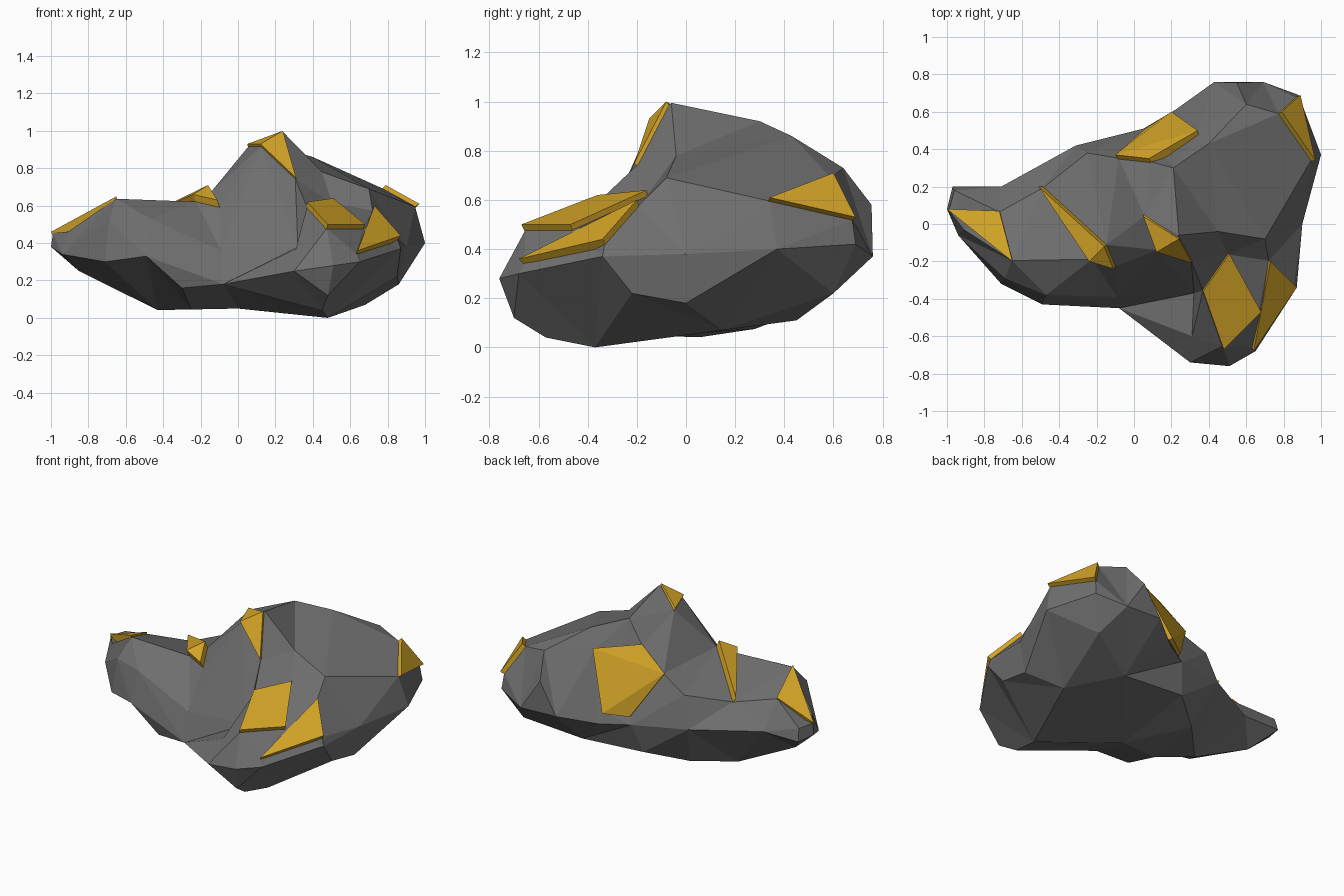
import bpy, bmesh
from mathutils import Vector as V
from mathutils.geometry import delaunay_2d_cdt, normal

if "Cube" in bpy.data.objects:
    bpy.data.objects.remove(bpy.data.objects["Cube"])

CORE = V((0.15, 0.0, 0.3))
THICK = 0.045


def material(name, rgb):
    m = bpy.data.materials.new(name)
    m.diffuse_color = (*rgb, 1)
    m.use_nodes = True
    m.node_tree.nodes["Principled BSDF"].inputs["Base Color"].default_value = m.diffuse_color
    return m


def add_object(name, bm, mat):
    bmesh.ops.recalc_face_normals(bm, faces=bm.faces)
    me = bpy.data.meshes.new(name)
    bm.to_mesh(me)
    bm.free()
    me.materials.append(mat)
    ob = bpy.data.objects.new(name, me)
    bpy.context.collection.objects.link(ob)


gold = material("gold", (0.65, 0.37, 0.02))
stone = material("stone", (0.16, 0.16, 0.16))
crown = []      # points of the rock's upper surface


def slab(name, *corners, lift=0.026):
    """Faceted plate; its sunken footprint also shapes the rock under it."""
    top = [V(c) for c in corners]
    mid = sum(top, V()) / len(top)
    n = normal(top[:4])
    if n.dot(mid - CORE) < 0:
        n = -n
    bm = bmesh.new()
    for p in top:
        bm.verts.new(p)
        bm.verts.new(p - n * THICK + (mid - p) * 0.03)
        crown.append(p.lerp(mid, 0.04) - n * lift)
    res = bmesh.ops.convex_hull(bm, input=bm.verts)
    bmesh.ops.delete(bm, geom=list({g for g in res["geom_interior"] if isinstance(g, bmesh.types.BMVert)}), context='VERTS')
    add_object(name, bm, gold)


# gold plates
slab("plate_left_end", (-1, .08, .46), (-.72, .07, .55), (-.65, -.2, .65), lift=.01)
slab("plate_saddle", (-.51, .2, .54), (-.24, -.2, .66), (-.11, -.24, .63), (-.16, -.12, .71), lift=.042)
slab("plate_peak", (.05, .04, .93), (.12, -.15, .93), (.31, -.21, .75), (.24, -.08, 1), lift=.015)
slab("plate_front_upper", (.51, -.16, .64), (.37, -.36, .62), (.48, -.67, .5), (.68, -.47, .5))
slab("plate_front_lower", (.73, -.2, .6), (.64, -.68, .36), (.87, -.34, .44))
slab("plate_right", (.79, .6, .71), (.97, .34, .61), (.89, .69, .53))
slab("plate_back", (-.1, .37, .66), (.08, .35, .8), (.34, .5, .76), (.2, .6, .4), (.06, .51, .38))

# rock: widest outline seen from above, upper points and underside points
outline = [V(p) for p in (
    (-1, .08, .38), (-.94, -.06, .34), (-.71, -.32, .3), (-.49, -.43, .33),
    (-.08, -.45, .18), (.3, -.74, .25), (.51, -.76, .28), (.65, -.68, .3),
    (.87, -.34, .37), (.9, 0, .38), (1, .37, .4), (.88, .69, .42),
    (.69, .76, .37), (.43, .76, .38), (.22, .61, .33), (.05, .51, .33),
    (-.31, .42, .36), (-.71, .2, .37), (-.97, .2, .37))]
crown += [V(p) for p in (
    (-.69, -.29, .52), (-.47, -.38, .53), (-.25, .38, .56), (-.91, -.03, .46),
    (.24, -.06, .995), (.21, .3, .92), (.4, .43, .86), (.6, .64, .73),
    (.55, .755, .58), (.45, -.04, .78), (.7, -.08, .69),
    (.94, .36, .6), (-.09, -.39, .36), (.31, -.6, .37), (.32, -.37, .38),
    (-.96, .18, .45))]
underside = [V(p) for p in (
    (.48, -.37, 0), (.45, -.57, .04), (.48, -.7, .12), (0, -.1, .05),
    (-.43, .06, .042), (-.25, -.1, .045), (-.22, .28, .075), (0, .45, .14),
    (-.3, -.41, .16), (-.85, .06, .25), (.68, .15, .07),
    (.86, 0, .18), (.45, .45, .11), (.78, .6, .22), (.85, -.22, .22))]

bm = bmesh.new()
for inner in (crown, underside):
    pts = outline + inner
    xy, _, tris, orig, *_ = delaunay_2d_cdt([p.xy for p in pts], [], [list(range(len(outline)))], 1, 1e-5)
    vs = [bm.verts.new((q.x, q.y, pts[o[0]].z if o else .4)) for q, o in zip(xy, orig)]
    for t in tris:
        bm.faces.new([vs[i] for i in t])
bmesh.ops.remove_doubles(bm, verts=bm.verts, dist=1e-4)
add_object("rock", bm, stone)
